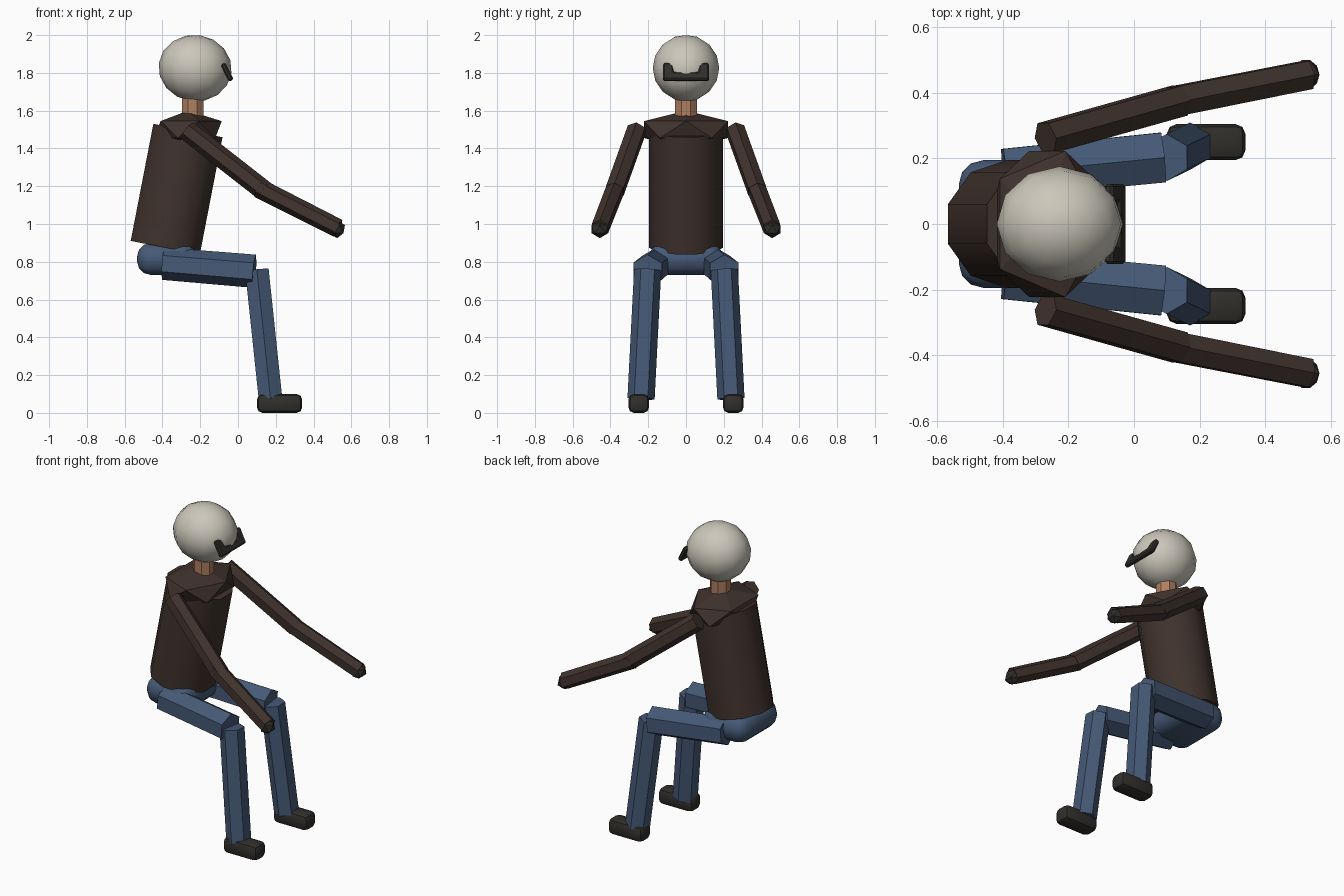
import bpy, bmesh
from math import pi, sin, cos, radians
from mathutils import Vector, Matrix

if "Cube" in bpy.data.objects:
    bpy.data.objects.remove(bpy.data.objects["Cube"])


def material(name, rgb):
    m = bpy.data.materials.new(name)
    m.diffuse_color = (*rgb, 1)
    m.use_nodes = True
    m.node_tree.nodes["Principled BSDF"].inputs["Base Color"].default_value = m.diffuse_color
    return m


JACKET = material("jacket_brown", (0.050, 0.032, 0.026))
DENIM = material("denim_blue", (0.060, 0.100, 0.180))
DARK = material("dark_leather", (0.030, 0.028, 0.024))
HELMET = material("helmet_cream", (0.60, 0.57, 0.49))
SKIN = material("skin", (0.43, 0.21, 0.12))


def finish(name, bm, mat, smooth=False):
    bmesh.ops.recalc_face_normals(bm, faces=bm.faces)
    mesh = bpy.data.meshes.new(name)
    bm.to_mesh(mesh)
    bm.free()
    mesh.materials.append(mat)
    ob = bpy.data.objects.new(name, mesh)
    bpy.context.collection.objects.link(ob)
    if smooth:
        bpy.ops.object.select_all(action='DESELECT')
        ob.select_set(True)
        bpy.context.view_layer.objects.active = ob
        bpy.ops.object.shade_smooth_by_angle(angle=radians(40))
    return ob


def tube(name, p0, p1, r0, r1, mat, n=6, phase=0.0, smooth=False):
    """Capped prism between two points; phase 0 puts a corner towards y."""
    p0, p1 = Vector(p0), Vector(p1)
    d = (p1 - p0).normalized()
    s = Vector((0, 1, 0))
    s = (s - d * s.dot(d)).normalized()
    t = d.cross(s)
    bm = bmesh.new()
    rings = []
    for p, r in ((p0, r0), (p1, r1)):
        angles = [phase + 2 * pi * i / n for i in range(n)]
        rings.append([bm.verts.new(p + (s * cos(a) + t * sin(a)) * r) for a in angles])
    for i in range(n):
        j = (i + 1) % n
        bm.faces.new((rings[0][i], rings[0][j], rings[1][j], rings[1][i]))
    bm.faces.new(rings[0])
    bm.faces.new(rings[1])
    return finish(name, bm, mat, smooth)


def rounded_box(name, lo, hi, bevel, segs, mat):
    lo, hi = Vector(lo), Vector(hi)
    bm = bmesh.new()
    bmesh.ops.create_cube(bm, size=1, matrix=Matrix.Translation((lo + hi) / 2) @ Matrix.Diagonal((*(hi - lo), 1)))
    bmesh.ops.bevel(bm, geom=bm.edges[:], offset=bevel, segments=segs, profile=0.5, affect='EDGES')
    return finish(name, bm, mat, True)


def ico(name, loc, scale, mat):
    bm = bmesh.new()
    bmesh.ops.create_icosphere(bm, subdivisions=1, radius=1,
                               matrix=Matrix.Translation(loc) @ Matrix.Diagonal((*scale, 1)))
    return finish(name, bm, mat)


# Torso, shoulder yoke, pelvis, neck
tube("torso", (-0.385, 0, 0.875), (-0.265, 0, 1.495), 0.196, 0.196, JACKET, n=10, smooth=True)
ico("shoulder_yoke", (-0.265, 0, 1.50), (0.20, 0.262, 0.10), JACKET)
rounded_box("pelvis", (-0.535, -0.195, 0.73), (-0.22, 0.195, 0.90), 0.075, 3, DENIM)
tube("neck", (-0.24, 0, 1.54), (-0.24, 0, 1.70), 0.062, 0.062, SKIN, n=8, phase=pi / 8)

# Helmet
bm = bmesh.new()
bmesh.ops.create_uvsphere(bm, u_segments=12, v_segments=8, radius=1,
                          matrix=Matrix.Translation((-0.227, 0, 1.825))
                          @ Matrix.Rotation(radians(8), 4, 'Y')
                          @ Matrix.Diagonal((0.194, 0.176, 0.176, 1)))
finish("helmet", bm, HELMET, True)

# Goggles: U-shaped plate leaning back against the helmet
bm = bmesh.new()
outline = [(-0.122, 0), (0.122, 0), (0.122, 0.1), (0.066, 0.1),
           (0.066, 0.047), (-0.066, 0.047), (-0.066, 0.1), (-0.122, 0.1)]
face = bm.faces.new([bm.verts.new((0, y, z)) for y, z in outline])
side = bmesh.ops.extrude_face_region(bm, geom=[face])
bmesh.ops.translate(bm, verts=[v for v in side["geom"] if isinstance(v, bmesh.types.BMVert)],
                    vec=(-0.028, 0, 0))
bmesh.ops.recalc_face_normals(bm, faces=bm.faces)
bmesh.ops.bevel(bm, geom=bm.edges[:], offset=0.008, segments=1, affect='EDGES')
bmesh.ops.transform(bm, verts=bm.verts, matrix=Matrix.Translation((-0.023, 0, 1.765))
                    @ Matrix.Rotation(radians(-26), 4, 'Y'))
finish("goggles", bm, DARK)

# Arms and legs on both sides
for label, k in (("left", 1), ("right", -1)):
    tube(label + "_upper_arm", (-0.27, k * 0.262, 1.495), (0.14, k * 0.377, 1.175),
         0.054, 0.054, JACKET, phase=pi / 6)
    tube(label + "_forearm", (0.11, k * 0.372, 1.19), (0.53, k * 0.455, 0.977),
         0.052, 0.050, JACKET, phase=pi / 6)
    ico(label + "_glove", (0.525, k * 0.456, 0.973), (0.046, 0.052, 0.048), DARK)
    tube(label + "_thigh", (-0.395, k * 0.155, 0.79), (0.087, k * 0.203, 0.75),
         0.086, 0.088, DENIM, phase=pi / 6)
    tube(label + "_shin", (0.10, k * 0.203, 0.757), (0.172, k * 0.238, 0.075),
         0.072, 0.072, DENIM)
    rounded_box(label + "_boot", (0.10, k * 0.25 - 0.055, 0.0), (0.34, k * 0.25 + 0.055, 0.10),
                0.03, 2, DARK)
